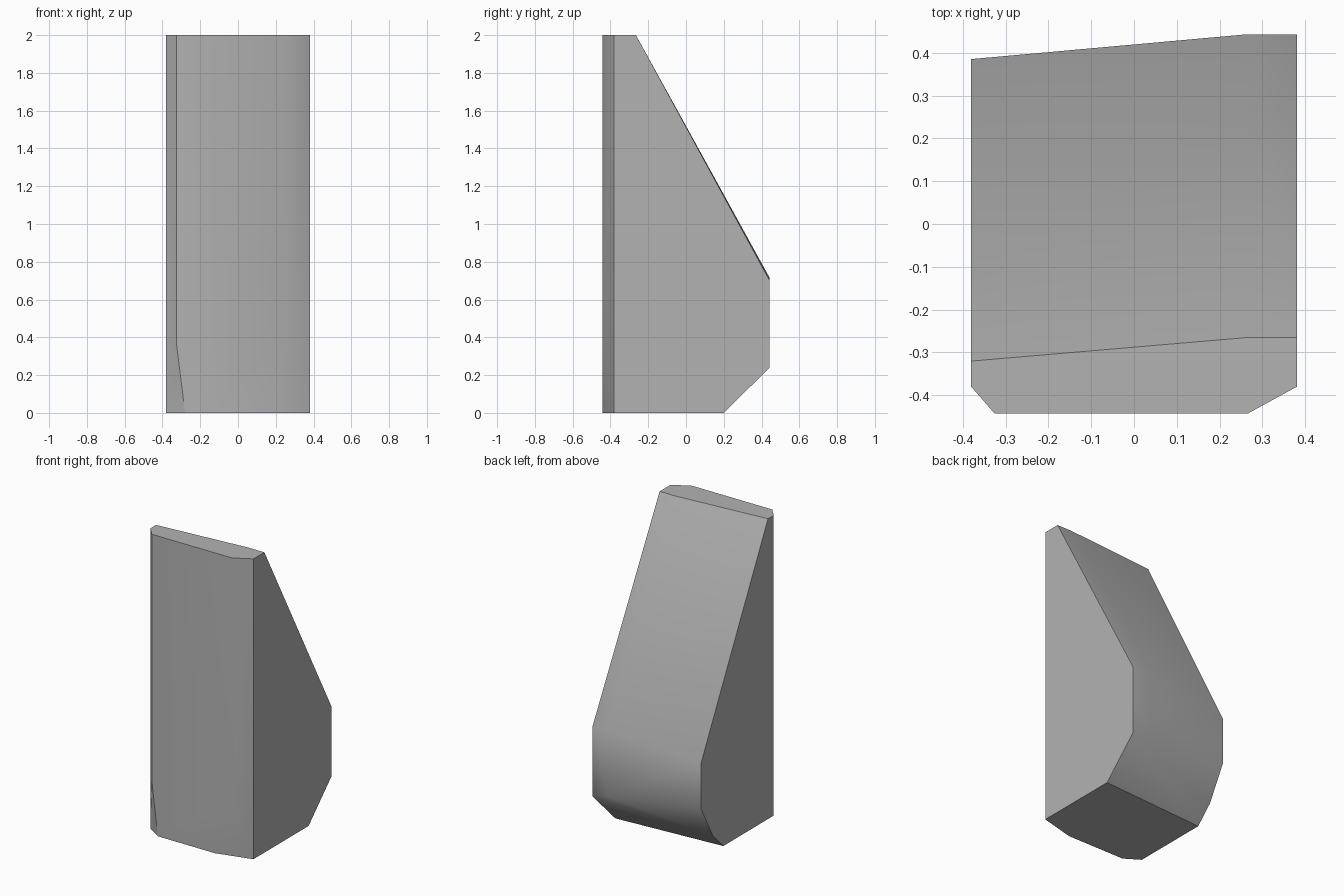
import bpy
import bmesh
import math

cube = bpy.data.objects.get("Cube")
if cube:
    bpy.data.objects.remove(cube, do_unlink=True)

# One plain grey finish
grey = bpy.data.materials.new("plain_grey")
grey.use_nodes = True
colour = (0.45, 0.45, 0.45, 1)
grey.diffuse_color = colour
grey.node_tree.nodes["Principled BSDF"].inputs["Base Color"].default_value = colour

SIDE, FRONT, CORNER, TOP = 0.38, -0.443, -0.38, 2.0

# Side outlines as (y, z), one per station across the width
right_side = [(CORNER, 0), (0.15, 0), (0.26, 0.11), (0.385, 0.34),
              (0.385, 0.64), (-0.32, TOP), (CORNER, TOP)]
ridge = [(0.18, 0), (0.443, 0.27), (0.443, 0.715), (-0.265, TOP)]
left_side = [(CORNER, 0), (0.2, 0), (0.443, 0.24),
             (0.443, 0.70), (-0.265, TOP), (CORNER, TOP)]
stations = [(-SIDE, right_side), (0.265, ridge), (SIDE, left_side)]
points = [(x, y, z) for x, outline in stations for y, z in outline]

# Front panel: chamfer edges stay upright, then draw in near the foot
for x_min, x_max, z in [(-0.28, 0.14, 0), (-0.325, 0.265, 0.36), (-0.325, 0.265, TOP)]:
    points += [(x_min, FRONT, z), (x_max, FRONT, z)]

# Skin the convex wedge and merge its flat faces
bm = bmesh.new()
for p in points:
    bm.verts.new(p)
bmesh.ops.convex_hull(bm, input=bm.verts[:])
bmesh.ops.dissolve_limit(bm, angle_limit=math.radians(0.3),
                         verts=bm.verts[:], edges=bm.edges[:])
bmesh.ops.recalc_face_normals(bm, faces=bm.faces[:])
mesh = bpy.data.meshes.new("wedge_body")
bm.to_mesh(mesh)
bm.free()
mesh.materials.append(grey)

body = bpy.data.objects.new("wedge_body", mesh)
bpy.context.collection.objects.link(body)
bpy.ops.object.select_all(action="DESELECT")
body.select_set(True)
bpy.context.view_layer.objects.active = body
bpy.ops.object.shade_smooth_by_angle(angle=math.radians(30))
